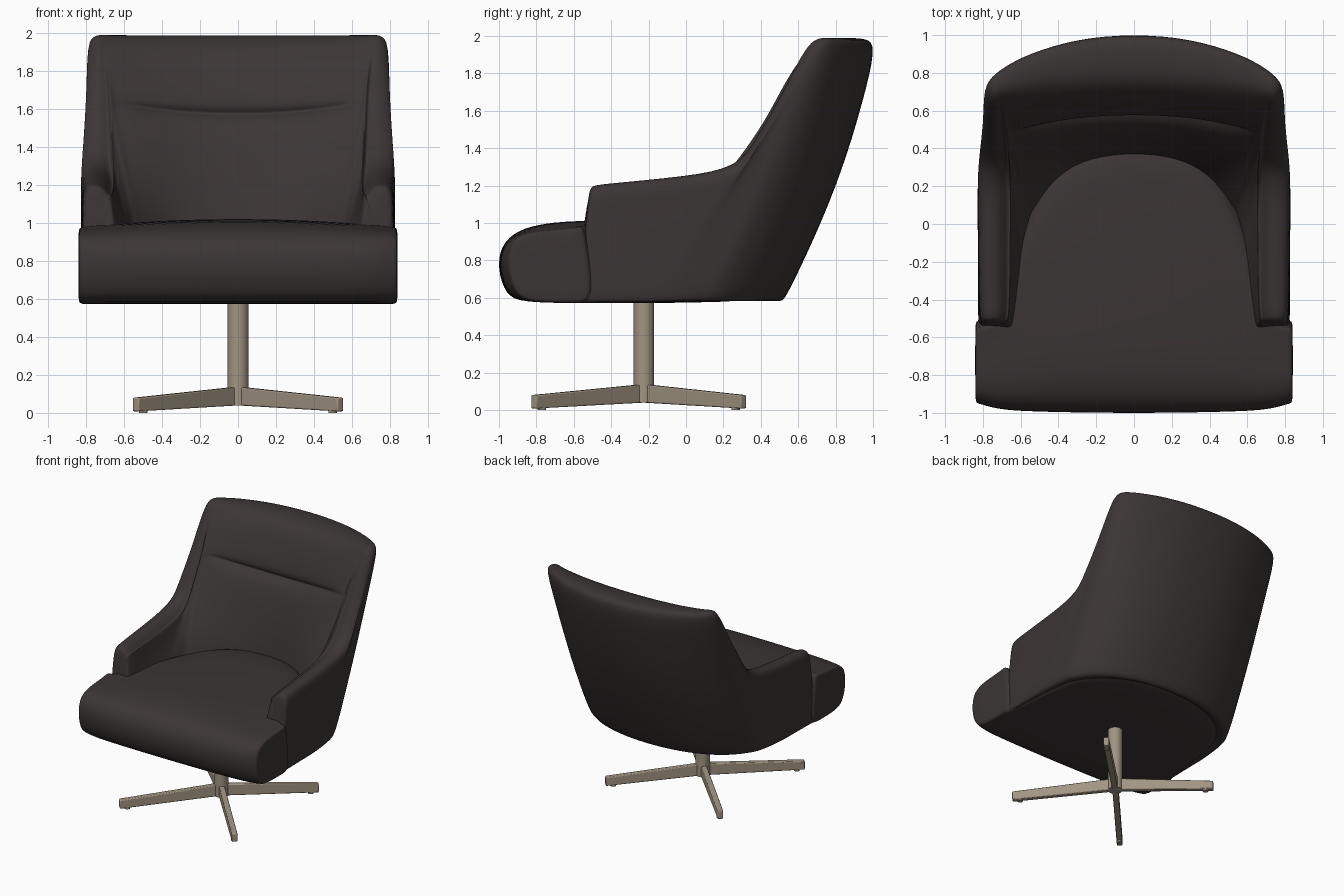
import bpy, bmesh, math
from mathutils import Vector

if "Cube" in bpy.data.objects:
    bpy.data.objects.remove(bpy.data.objects["Cube"])


def material(name, rgb):
    m = bpy.data.materials.new(name)
    m.diffuse_color = (*rgb, 1)
    m.use_nodes = True
    m.node_tree.nodes["Principled BSDF"].inputs["Base Color"].default_value = m.diffuse_color
    return m


LEATHER = material("dark_brown_leather", (0.044, 0.035, 0.035))
METAL = material("warm_bronze_metal", (0.36, 0.30, 0.225))


def finish(name, bm, mat, angle=None):
    bmesh.ops.recalc_face_normals(bm, faces=bm.faces[:])
    me = bpy.data.meshes.new(name)
    bm.to_mesh(me)
    bm.free()
    me.materials.append(mat)
    ob = bpy.data.objects.new(name, me)
    bpy.context.collection.objects.link(ob)
    bpy.context.view_layer.objects.active = ob
    ob.select_set(True)
    if angle is None:
        for p in me.polygons:
            p.use_smooth = True
    else:
        bpy.ops.object.shade_smooth_by_angle(angle=math.radians(angle))
    ob.select_set(False)
    return ob


def loft(name, rings, mat):
    """Skin closed rings, cap both ends and subdivide into soft upholstery."""
    bm = bmesh.new()
    rows = [[bm.verts.new(p) for p in r] for r in rings]
    n = len(rows[0])
    for a, b in zip(rows, rows[1:]):
        for i in range(n):
            j = (i + 1) % n
            bm.faces.new((a[i], a[j], b[j], b[i]))
    bm.faces.new(rows[0])
    bm.faces.new(rows[-1])
    ob = finish(name, bm, mat)
    sub = ob.modifiers.new("soft", 'SUBSURF')
    sub.levels = sub.render_levels = 2
    return ob


def shrink(ring, f, shift):
    c = sum(ring, Vector()) / len(ring)
    return [c + (p - c) * f + Vector(shift) for p in ring]


# --- Shell: back and arms in one U-shaped sweep, centre of back to arm front ---
# outer bottom xy, outer top xy, inner top xy, inner bottom xy, height, bulge, crease, hollow
STATIONS = [
    (0.00, 0.53, 0.00, 1.03, 0.00, 0.72, 0.00, 0.36, 1.99, 0.065, 1.0, 0),
    (0.30, 0.50, 0.30, 1.005, 0.30, 0.71, 0.24, 0.33, 1.99, 0.065, 1.0, 0),
    (0.54, 0.42, 0.56, 0.925, 0.52, 0.69, 0.38, 0.24, 1.99, 0.055, 0.95, 0),
    (0.70, 0.30, 0.72, 0.835, 0.66, 0.665, 0.455, 0.14, 1.99, 0.04, 0.6, 0.2),
    (0.80, 0.15, 0.797, 0.755, 0.715, 0.65, 0.49, 0.08, 1.995, 0.02, 0.0, 0.7),
    (0.81, 0.08, 0.795, 0.655, 0.70, 0.605, 0.51, 0.05, 1.92, 0.0, 0.0, 0.8),
    (0.82, 0.00, 0.803, 0.54, 0.685, 0.50, 0.535, 0.02, 1.70, 0.0, 0.0, 0.8),
    (0.825, -0.10, 0.82, 0.40, 0.675, 0.36, 0.55, -0.06, 1.46, 0.0, 0.0, 0.6),
    (0.828, -0.18, 0.83, 0.30, 0.665, 0.26, 0.57, -0.14, 1.30, 0.0, 0.0, 0.3),
    (0.825, -0.30, 0.825, 0.00, 0.665, 0.00, 0.59, -0.30, 1.25, 0.0, 0.0, 0),
    (0.827, -0.51, 0.82, -0.45, 0.665, -0.45, 0.625, -0.48, 1.21, 0.0, 0.0, 0),
    (0.824, -0.565, 0.81, -0.505, 0.675, -0.505, 0.64, -0.55, 1.20, 0.0, 0.0, 0),
]
BASE, INNER = 0.572, 0.93


def shell_ring(s, side):
    bo, to, ti, bi = (Vector(s[i:i + 2]) for i in (0, 2, 4, 6))
    h, bulge, crease, hollow = s[8:]
    pts = [(bi, BASE + 0.12), (bi.lerp(bo, 0.9), BASE - 0.008)]
    for v in (0.015, 0.25, 0.5, 0.75):
        p = bo.lerp(to, v)
        p.y += bulge * math.sin(math.pi * v)
        pts.append((p, BASE + (h - BASE) * v))
    lip = 0.05 if crease else 0.07
    pts += [(to, h - 0.035), (to.lerp(ti, 0.2), h), (to.lerp(ti, 0.7), h), (ti, h - lip)]
    # front of the cushions, with the headrest crease between them
    vc = 0.605 + 0.05 * min(1, (s[0] / 0.7) ** 2)
    puff = crease ** 3
    for v, dy in ((0.85, -0.012 * puff), (vc + 0.07, -0.025 * puff), (vc + 0.018, -0.005 * puff),
                  (vc, 0.03 * crease), (vc - 0.018, -0.012 * puff), (vc - 0.08, -0.045 * puff),
                  (0.3, -0.035 * puff), (0, 0)):
        p = bi.lerp(ti, v)
        p.y += dy
        p += Vector((0.025, 0.04)) * hollow * math.sin(math.pi * v)
        pts.append((p, INNER + (h - INNER) * v))
    return [Vector((side * p.x, p.y, z)) for p, z in pts]


def shell_half(side):
    rings = [shell_ring(s, side) for s in STATIONS]
    rings.append(shrink(rings[-1], 0.85, (0, -0.012, 0)))
    return rings


left, right = shell_half(-1), shell_half(1)
loft("back_and_arms", left[:0:-1] + right, LEATHER)

# --- Seat: bullnose profile swept across x; its rear is tucked into the shell and
# its underside spreads out to the shell's lower rim.  (x, rear top y, rear bottom y)
REAR = [(0.0, 0.45, 0.51), (0.2, 0.43, 0.495), (0.34, 0.36, 0.47), (0.44, 0.26, 0.44),
        (0.53, 0.11, 0.40), (0.61, -0.07, 0.34), (0.69, -0.36, 0.26), (0.765, -0.5, 0.1),
        (0.805, -0.535, -0.5)]


def seat_ring(x, yb, low):
    k = (x / 0.84) ** 2
    prof = [(low, 0.66), (low - 0.02, BASE), (min(-0.5, low - 0.1), BASE), (-0.89, BASE),
            (-0.965, 0.62), (-1.008, 0.75), (-0.993, 0.88 + 0.03 * k ** 3),
            (-0.90, 0.965 - 0.015 * k), (-0.75, 1.0 - 0.04 * k), (-0.58, 1.015 - 0.045 * k),
            (max(yb - 0.06, -0.55), 1.03 - 0.045 * k), (yb, 0.96 - 0.045 * k)]
    return [Vector((x, y + (0.02 * k + 0.045 * k ** 6 if y < -0.8 else 0), z)) for y, z in prof]


half = [seat_ring(*r) for r in REAR]
half.append(shrink(half[-1], 0.98, (0.03, 0, 0)))
half.append(shrink(half[-2], 0.88, (0.036, 0, 0)))
mirror = [[Vector((-p.x, p.y, p.z)) for p in r] for r in half]
loft("seat", mirror[:0:-1] + half, LEATHER)


# --- Swivel base ---
def cylinder(name, x, y, z0, z1, r, seg):
    bm = bmesh.new()
    bmesh.ops.create_cone(bm, cap_ends=True, segments=seg, radius1=r, radius2=r, depth=z1 - z0)
    bmesh.ops.translate(bm, vec=(x, y, (z0 + z1) / 2), verts=bm.verts[:])
    return finish(name, bm, METAL, 30)


HUB = Vector((0, -0.226))
cylinder("column", HUB.x, HUB.y, 0.04, 0.62, 0.055, 32)

for label, tip in (("front_right", (0.54, -0.815)), ("front_left", (-0.54, -0.815)),
                   ("back_right", (0.54, 0.308)), ("back_left", (-0.54, 0.308))):
    tip = Vector(tip)
    d = (tip - HUB).normalized()
    n = Vector((-d.y, d.x)) * 0.022
    bm = bmesh.new()
    rings = []
    for c, z0, z1 in ((HUB, 0.04, 0.138), (tip, 0.008, 0.08)):
        rings.append([bm.verts.new((*(c + n * s), z))
                      for s, z in ((-1, z0), (1, z0), (1, z1), (-1, z1))])
    a, b = rings
    for i in range(4):
        bm.faces.new((a[i], a[(i + 1) % 4], b[(i + 1) % 4], b[i]))
    bm.faces.new(a)
    bm.faces.new(b)
    leg = finish(label + "_leg", bm, METAL, 30)
    bev = leg.modifiers.new("edge", 'BEVEL')
    bev.width, bev.segments = 0.007, 2
    pad = tip - d * 0.06
    cylinder(label + "_foot_pad", pad.x, pad.y, 0.0, 0.02, 0.022, 20)
